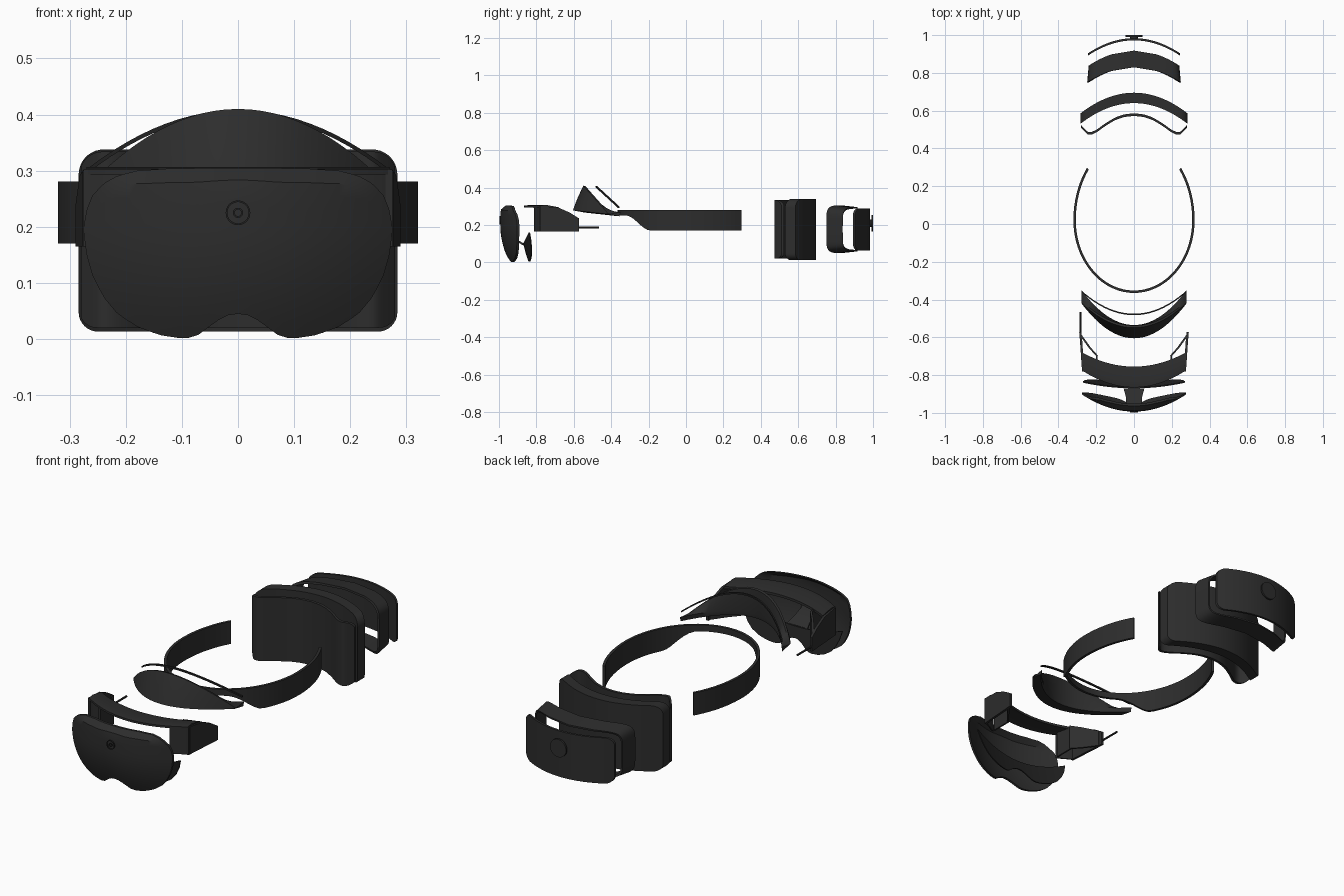
import bpy, bmesh, math
from mathutils import Vector

cube = bpy.data.objects.get("Cube")
if cube:
    bpy.data.objects.remove(cube, do_unlink=True)


def material(name, value):
    m = bpy.data.materials.new(name)
    m.use_nodes = True
    color = (value, value, value, 1)
    m.diffuse_color = color
    m.node_tree.nodes["Principled BSDF"].inputs["Base Color"].default_value = color
    return m


charcoal = material("charcoal", 0.026)
black = material("black", 0.017)


def loft(name, sections, mat=charcoal, loop=False):
    """Skin a row of equal cross-sections into a closed solid."""
    bm = bmesh.new()
    rows = [[bm.verts.new(p) for p in s] for s in sections]
    n = len(rows[0])
    for i in range(len(rows) if loop else len(rows) - 1):
        a, b = rows[i], rows[(i + 1) % len(rows)]
        for j in range(n):
            k = (j + 1) % n
            bm.faces.new((a[j], a[k], b[k], b[j]))
    if not loop:
        bm.faces.new(rows[0])
        bm.faces.new(rows[-1])
    bmesh.ops.recalc_face_normals(bm, faces=bm.faces)
    me = bpy.data.meshes.new(name)
    bm.to_mesh(me)
    bm.free()
    me.materials.append(mat)
    me.shade_smooth()
    me.set_sharp_from_angle(angle=math.radians(35))
    ob = bpy.data.objects.new(name, me)
    bpy.context.collection.objects.link(ob)
    return ob


def stations(w, n=48):
    """x positions packed closer together near both ends."""
    return [-w * math.cos(math.pi * (i + 0.15) / (n + 0.3)) for i in range(n + 1)]


def interp(pts, x):
    for (x0, z0), (x1, z1) in zip(pts, pts[1:]):
        if x <= x1:
            return z0 + (z1 - z0) * (x - x0) / (x1 - x0)
    return pts[-1][1]


def sheet(name, w, low, high, front, depth, mat=charcoal, rows=12):
    """Curved plate: low/high give its outline, front(x, z) its surface."""
    sections = []
    for x in stations(w):
        zs = [low(x) + (high(x) - low(x)) * i / rows for i in range(rows + 1)]
        sections.append([(x, front(x, z), z) for z in zs] +
                        [(x, front(x, z) + depth, z) for z in reversed(zs)])
    return loft(name, sections, mat)


def rounded(w, z, r, sign):
    """Edge height of a panel with rounded corners."""
    def edge(x):
        d = max(0, abs(x) - (w - r))
        return z - sign * (r - math.sqrt(max(0, r * r - d * d)))
    return edge


def bar(name, a, b, r, mat=charcoal, sides=32):
    """Round rod from a to b."""
    a, b = Vector(a), Vector(b)
    rot = (b - a).to_track_quat('Z', 'Y')
    ring = [rot @ Vector((r * math.cos(t), r * math.sin(t), 0))
            for t in (2 * math.pi * i / sides for i in range(sides))]
    return loft(name, [[p + a for p in ring], [p + b for p in ring]], mat)


# Visor: curved shield with a nose cut-out
VW = 0.275
visor_top = [(0, .305), (.12, .304), (.18, .3), (.215, .291), (.24, .277),
             (.26, .255), (.27, .23), (VW, .2)]
visor_low = [(0, .045), (.02, .042), (.045, .028), (.065, .01), (.08, .003), (.1, .001),
             (.14, .007), (.18, .022), (.215, .045), (.24, .075), (.26, .115), (.27, .15), (VW, .19)]


def visor_y(x, z):
    return -.993 + .09 * (x / VW) ** 2 + .05 * (max(0, .2 - z) / .2) ** 2 \
        + .03 * (max(0, z - .27) / .035) ** 2


sheet("visor", VW, lambda x: interp(visor_low, abs(x)),
      lambda x: interp(visor_top, abs(x)), visor_y, .012)

# Round sensor on the visor
for name, r0, r1 in (("sensor_ring", .019, .022), ("sensor_centre", .006, .009)):
    secs = []
    for i in range(32):
        c, s = math.cos(math.pi * i / 16), math.sin(math.pi * i / 16)
        secs.append([(r * c, y, .225 + r * s)
                     for r, y in ((r0, -.992), (r1, -.992), (r1, -.998), (r0, -.998))])
    loft(name, secs, black, loop=True)

# Inner lens, tilted back at the bottom
LW = 0.27
sheet("inner_lens", LW, lambda x: interp(visor_low, abs(x)) + .003,
      lambda x: max(.1 + .06 * (x / LW) ** 2, interp(visor_low, abs(x)) + .008),
      lambda x, z: -.885 + .045 * (x / LW) ** 2 + .25 * (.16 - z), .006, black)

# Bracket joining lens and visor
loft("lens_bracket", [[(-w, y, z), (w, y, z), (w, y, z + .012), (-w, y, z + .012)]
     for y, z, w in ((-.981, .14, .055), (-.96, .135, .042), (-.92, .12, .042), (-.87, .09, .055))])

# Front frame: brow strip with two open side boxes
FW = 0.275


def strip_section(x):
    q = (x / FW) ** 2
    yf, yb = -.865 + .09 * q, -.755 + .075 * q
    return [(x, yf, .303), (x, yf + .03, .307), (x, yb, .295),
            (x, yb, .283), (x, yf + .03, .295), (x, yf, .293)]


loft("brow_strip", [strip_section(x) for x in stations(.27, 32)])
for side, s in (("left", 1), ("right", -1)):
    def wall(name, path, low, thick):
        loft(side + name, [[(s * x, y, low), (s * (x - thick), y, low),
                            (s * (x - thick), y, z), (s * x, y, z)] for x, y, z in path])
    wall("_box_outer_wall", [(.275, -.78, .302), (.282, -.68, .292),
                             (.286, -.62, .265), (.29, -.572, .235)], .165, .012)
    wall("_box_inner_wall", [(.2, -.8, .3), (.2, -.7, .29)], .165, .008)
    wall("_box_rear_wall", [(.2, -.7, .29), (.24, -.655, .275), (.287, -.59, .245)], .165, .012)
    wall("_box_front_wall", [(.205, -.812, .3), (.277, -.77, .3)], .165, .012)

# Thin temple pin on one side
bar("temple_pin", (-.284, -.58, .187), (-.284, -.465, .187), .005, sides=10)

# Forehead pad: arched wedge
PW = 0.278
pad = []
for x in stations(PW, 40):
    q = (x / PW) ** 2
    y, low, top = -.605 + .185 * q, .278 - .02 * q, .41 - .148 * q
    lean = .055 * (top - low) / .13
    pad.append([(x, y, low), (x, y + lean * .45, (low + top) / 2), (x, y + lean, top),
                (x, y + lean + .012, top - .003), (x, y + .07, low + .01), (x, y + .065, low - .012)])
loft("forehead_pad", pad)

# Slim arched trim behind the pad
loft("arched_trim", [[(x, -.483 + .12 * q + dy, .4 - .11 * q + dz)
                      for dy, dz in ((0, 0), (.008, 0), (.008, .008), (0, .008))]
                     for x, q in ((x, (x / .275) ** 2) for x in stations(.275, 32))], black)

# Headband: open loop, narrow at the front
band = []
for i in range(73):
    t = math.radians(-219 + 258 * (i / 72)) if i < 72 else math.radians(39)
    c, s = math.cos(t), math.sin(t)
    y = s * (.385 if s < 0 else .44) + .02
    k = min(1, max(0, (y + .32) / .13))
    low = .25 - .08 * k * k * (3 - 2 * k)
    d = .013
    band.append([(.321 * c, y, low), (.321 * c, y, .281),
                 (.321 * c - d * c, y - d * s, .281), (.321 * c - d * c, y - d * s, low)])
loft("headband", band)

# Rear housing: curved slab with rounded corners
HW = 0.284
sheet("rear_housing", HW, rounded(HW, .013, .035, -1), rounded(HW, .338, .045, 1),
      lambda x, z: .64 - .11 * (x / HW) ** 2, .055)

# Rear liner: thin plate with ends hooked outward
liner_path = [(0, .572), (.05, .567), (.1, .55), (.15, .52), (.2, .484), (.225, .473),
              (.245, .473), (.262, .49), (.282, .512)]
liner_low = rounded(.282, .02, .03, -1)
liner_top = rounded(.282, .334, .04, 1)
sheet("rear_liner", .28, liner_low, liner_top,
      lambda x, z: interp(liner_path, abs(x)), .014)

# Rear frame: rounded open tube following the back curve
tube = []
for i in range(64):
    t = 2 * math.pi * i / 64
    c, s = math.cos(t), math.sin(t)
    px = math.copysign(abs(c) ** .3, c)
    pz = math.copysign(abs(s) ** .3, s)
    sec = []
    for w, h, y in ((.248, .128, .83), (.24, .118, .918), (.232, .11, .918), (.238, .118, .83)):
        sec.append((w * px, y - .08 * px * px, .177 + h * pz))
    tube.append(sec)
loft("rear_frame", tube, loop=True)

# Rear cover and its adjustment knob
CW = 0.243
sheet("rear_cover", CW, rounded(CW, .062, .04, -1), rounded(CW, .288, .04, 1),
      lambda x, z: .972 - .08 * (x / CW) ** 2, .012)
bar("knob_stem", (0, .975, .21), (0, .994, .21), .02)
bar("adjustment_knob", (0, .991, .21), (0, 1.0, .21), .044)
